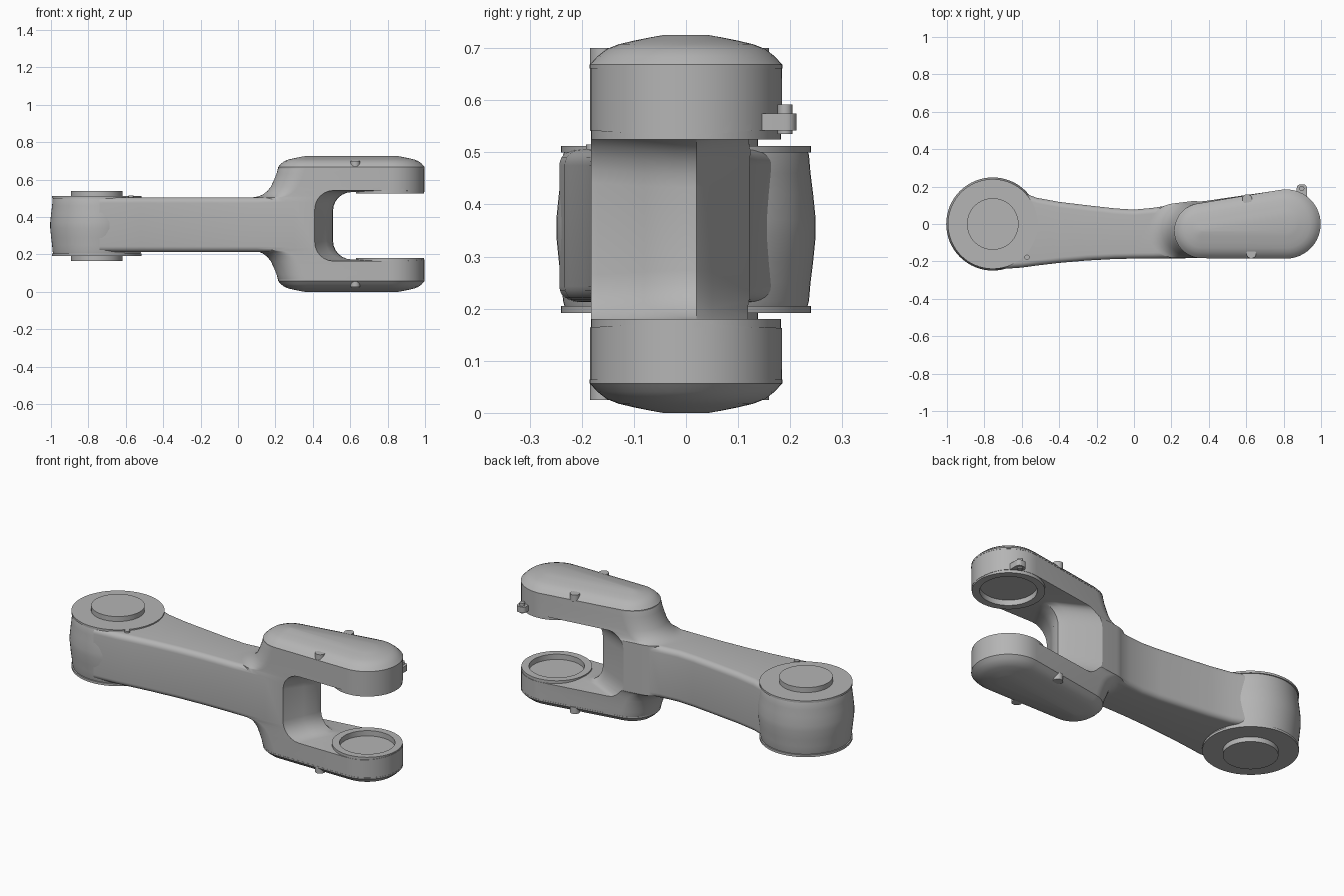
import bpy, bmesh
from math import pi, sin, cos, acos, atan2, hypot, radians
from mathutils import Vector

if "Cube" in bpy.data.objects:
    bpy.data.objects.remove(bpy.data.objects["Cube"])

grey = bpy.data.materials.new("satin_grey")
grey.use_nodes = True
colour = (0.46, 0.46, 0.46, 1)
grey.diffuse_color = colour
grey.node_tree.nodes["Principled BSDF"].inputs["Base Color"].default_value = colour

MID = 0.3625          # mirror height of the link
JOINT = (-0.755, 0)   # drum axis
FORK = (0.813, 0)     # fork axis


def loft(name, rings):
    """Skin a list of equal-length rings and close both ends."""
    bm = bmesh.new()
    loops = [[bm.verts.new(p) for p in ring] for ring in rings]
    for a, b in zip(loops, loops[1:]):
        for i in range(len(a)):
            j = (i + 1) % len(a)
            bm.faces.new((a[i], a[j], b[j], b[i]))
    bm.faces.new(loops[0])
    bm.faces.new(loops[-1])
    bmesh.ops.recalc_face_normals(bm, faces=bm.faces)
    mesh = bpy.data.meshes.new(name)
    bm.to_mesh(mesh)
    bm.free()
    mesh.materials.append(grey)
    ob = bpy.data.objects.new(name, mesh)
    bpy.context.collection.objects.link(ob)
    return ob


def lathe(name, centre, profile, n=64):
    return loft(name, [[(centre[0] + r * cos(2 * pi * i / n),
                         centre[1] + r * sin(2 * pi * i / n), z)
                        for i in range(n)] for r, z in profile])


def rounded(u0, u1, v0, v1, r, n=6):
    """Rounded rectangle outline."""
    pts = []
    for k, (u, v) in enumerate([(u1 - r, v1 - r), (u0 + r, v1 - r),
                                (u0 + r, v0 + r), (u1 - r, v0 + r)]):
        for i in range(n + 1):
            a = (k + i / n) * pi / 2
            pts.append((u + r * cos(a), v + r * sin(a)))
    return pts


def capsule(z, shift=0, inset=0, n=24):
    """Tapered capsule outline: small end toward the beam, big end on the fork axis."""
    small, big = (0.362 - shift, -0.036), FORK
    r0, r1 = 0.146 - inset, 0.184 - inset
    dx, dy = big[0] - small[0], big[1] - small[1]
    axis, t = atan2(dy, dx), acos((r0 - r1) / hypot(dx, dy))
    pts = []
    for c, r, start, end in ((big, r1, axis - t, axis + t),
                             (small, r0, axis + t, axis + 2 * pi - t)):
        for i in range(n + 1):
            a = start + (end - start) * i / n
            pts.append((c[0] + r * cos(a), c[1] + r * sin(a), z))
    return pts


def boolean(ob, tool, operation):
    mod = ob.modifiers.new(operation, 'BOOLEAN')
    mod.operation, mod.object, mod.solver = operation, tool, 'EXACT'
    bpy.context.view_layer.objects.active = ob
    bpy.ops.object.modifier_apply(modifier=mod.name)
    bpy.data.objects.remove(tool)


def smooth(ob, angle=32):
    bpy.ops.object.select_all(action='DESELECT')
    ob.select_set(True)
    bpy.context.view_layer.objects.active = ob
    bpy.ops.object.shade_smooth_by_angle(angle=radians(angle))


# Beam: rounded sections along x (x, back y, front y)
sections = [(-0.74, 0.21, -0.243), (-0.6, 0.17, -0.233), (-0.52, 0.14, -0.222),
            (-0.4, 0.118, -0.208), (-0.25, 0.1, -0.195), (-0.1, 0.083, -0.187),
            (0, 0.077, -0.185), (0.1, 0.086, -0.184), (0.3, 0.118, -0.183),
            (0.55, 0.14, -0.182)]
link = loft("link_body", [[(x, y, z) for y, z in rounded(yf, yb, 0.213, 0.505, 0.03)]
                          for x, yb, yf in sections])

# Fork block: capsule that flares into the beam
flare = [(0.3, 0), (0.292, 0.004), (0.27, 0.01), (0.24, 0.022), (0.2, 0.04),
         (0.175, 0.06), (0.157, 0.085), (0.147, 0.11), (0.142, 0.14)]
rings = [capsule(MID - h, s) for h, s in flare]
rings += [capsule(MID + h, s) for h, s in reversed(flare)]
boolean(link, loft("fork_block", rings), 'UNION')

# Slot between the fork arms, with a pointed web (y, web x, half height)
slot = [(-0.25, 0.385, 0.192), (-0.17, 0.415, 0.188), (-0.08, 0.47, 0.182),
        (-0.02, 0.505, 0.18), (0.02, 0.508, 0.18), (0.05, 0.465, 0.182),
        (0.12, 0.31, 0.188), (0.25, 0.05, 0.192)]
boolean(link, loft("slot_cutter", [[(x, y, z) for x, z in rounded(
    xl, 1.3, 0.353 - h, 0.353 + h, 0.1)] for y, xl, h in slot]), 'DIFFERENCE')

# Bearing rings with shallow round sockets on the inner faces of the arms
for z0, z1, s0, s1 in ((0.1, 0.18, 0.15, 0.25), (0.525, 0.6, 0.45, 0.555)):
    boolean(link, lathe("ring", FORK, [(0.182, z0), (0.182, z1)]), 'UNION')
    boolean(link, lathe("socket", FORK, [(0.143, s0), (0.143, s1)]), 'DIFFERENCE')
smooth(link)

# Domed covers, side screws
dome = [(0.298, -0.001), (0.306, -0.001), (0.31, 0.003), (0.322, 0.014), (0.336, 0.032),
        (0.345, 0.055), (0.352, 0.085), (0.358, 0.115), (0.3625, 0.14)]
for side, sign in (("upper", 1), ("lower", -1)):
    smooth(loft(side + "_cover", [capsule(MID + sign * h, 0, i) for h, i in dome]))
    for label, pos in (("front", (0.627, -0.158)), ("back", (0.605, 0.133))):
        a, b = sorted((MID + sign * 0.3, MID + sign * 0.338))
        smooth(lathe(f"{side}_{label}_screw", pos, [(0.026, a), (0.026, b)], 20))

# Joint drum with a slightly bulged wall and thin lids
smooth(lathe("joint_drum", JOINT, [
    (0.232, 0.2), (0.236, 0.215), (0.239, 0.25), (0.244, 0.29), (0.249, 0.34),
    (0.249, 0.37), (0.244, 0.42), (0.239, 0.46), (0.236, 0.495), (0.232, 0.505)]))
for side, z0, z1, s0, s1 in (("upper", 0.5, 0.512, 0.505, 0.54),
                             ("lower", 0.192, 0.205, 0.165, 0.2)):
    smooth(lathe(side + "_lid", JOINT, [(0.24, z0), (0.24, z1)]))
    smooth(lathe(side + "_stud", JOINT, [(0.138, s0), (0.138, s1)]))
smooth(lathe("lid_screw", (-0.572, -0.178), [(0.014, 0.49), (0.014, 0.515)], 16))

# Cable clip at the back of the upper arm
smooth(loft("clip_arm", [[(x, y, z) for x, y in rounded(0.87, 0.925, 0.1, 0.212, 0.02)]
                         for z in (0.542, 0.575)]))
smooth(lathe("clip_pin", (0.897, 0.19), [(0.014, 0.535), (0.014, 0.592)], 16))
